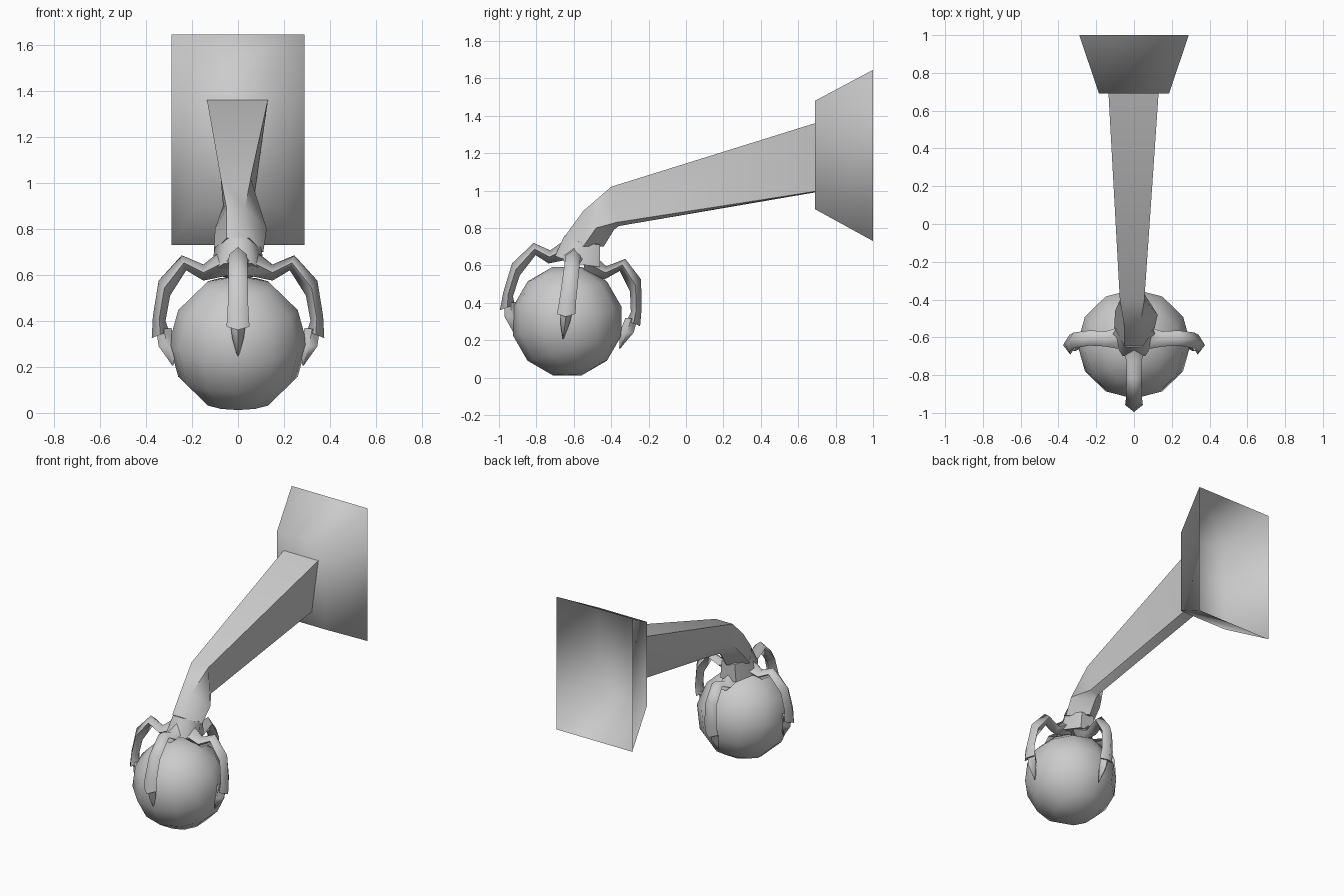
import bpy, bmesh, math

if "Cube" in bpy.data.objects:
    bpy.data.objects.remove(bpy.data.objects["Cube"])

metal = bpy.data.materials.new("plain_grey")
metal.diffuse_color = (0.6, 0.6, 0.6, 1)
metal.use_nodes = True
metal.node_tree.nodes["Principled BSDF"].inputs["Base Color"].default_value = metal.diffuse_color


def finish(name, bm, angle):
    bmesh.ops.recalc_face_normals(bm, faces=bm.faces[:])
    mesh = bpy.data.meshes.new(name)
    bm.to_mesh(mesh)
    bm.free()
    mesh.materials.append(metal)
    ob = bpy.data.objects.new(name, mesh)
    bpy.context.collection.objects.link(ob)
    bpy.ops.object.select_all(action='DESELECT')
    ob.select_set(True)
    bpy.context.view_layer.objects.active = ob
    bpy.ops.object.shade_smooth_by_angle(angle=math.radians(angle))
    return ob


def loft(name, rings, cap_start=False, cap_end=False, angle=75):
    """Skin a list of equal-length point rings."""
    bm = bmesh.new()
    loops = [[bm.verts.new(p) for p in ring] for ring in rings]
    n = len(rings[0])
    for a, b in zip(loops, loops[1:]):
        for i in range(n):
            j = (i + 1) % n
            bm.faces.new((a[i], a[j], b[j], b[i]))
    if cap_start:
        bm.faces.new(loops[0])
    if cap_end:
        bm.faces.new(loops[-1])
    return finish(name, bm, angle)


def rect(hx, y, z0, z1):
    return [(-hx, y, z0), (hx, y, z0), (hx, y, z1), (-hx, y, z1)]


# Flared mounting block, open at the back
loft("mounting_block", [rect(0.29, 1.0, 0.73, 1.645), rect(0.185, 0.69, 0.90, 1.48)],
     cap_end=True, angle=180)

# Leg and ankle: five-sided sections from the block down to the foot
loft("leg", [
    [(-.135, .69, 1.36), (.13, .69, 1.36), (.08, .69, .995), (0, .69, .99), (-.07, .69, 1.18)],
    [(-.075, -.40, 1.02), (.055, -.40, 1.02), (.055, -.37, .83), (0, -.36, .81), (-.065, -.38, .90)],
    [(-.05, -.55, .89), (.03, -.55, .89), (.125, -.48, .80), (0, -.385, .79), (-.10, -.46, .80)],
    [(-.05, -.645, .76), (.05, -.645, .76), (.11, -.55, .70), (0, -.44, .70), (-.105, -.55, .70)],
], cap_end=True, angle=60)

# Foot hub where the toes meet
loft("foot_hub", [
    [(-.04, -.65, .76), (.04, -.65, .76), (.10, -.56, .72), (.05, -.46, .71), (-.05, -.46, .71), (-.10, -.56, .72)],
    [(-.06, -.70, .65), (.06, -.70, .65), (.12, -.60, .61), (.06, -.46, .59), (-.06, -.46, .59), (-.12, -.60, .61)],
], cap_start=True, cap_end=True, angle=60)

# Toe stations: outer reach, outer z, inner reach, inner z, half width
TOE = [
    (.03, .74, .03, .60, .07),
    (.15, .645, .15, .575, .04),
    (.245, .685, .225, .62, .04),
    (.345, .575, .295, .51, .042),
    (.37, .42, .315, .40, .045),
    (.375, .325, .30, .355, .05),
]
CLAW = [
    (.355, .36, .29, .37, .035),
    (.345, .29, .27, .29, .025),
    (.285, .205, .28, .205, .002),
]


def toe_rings(stations, direction, tilt, lift):
    dx, dy = direction
    rings = []
    for ro, zo, ri, zi, w in stations:
        def place(r, z, side):
            r = r - tilt * (z - .47)
            sway = -.12 * (.68 - z) if dx else 0
            return (dx * r - dy * side, -.60 + dy * r + dx * side + sway, z + lift)
        rm, zm = (ro + ri) / 2, (zo + zi) / 2
        rings.append([place(ro, zo, 0), place(rm, zm, w), place(ri, zi, 0), place(rm, zm, -w)])
    return rings


for label, direction, tilt, lift in (
        ("left", (-1, 0), 0, 0), ("right", (1, 0), 0, 0),
        ("front", (0, -1), .14, .035), ("back", (0, 1), -.14, -.05)):
    loft(label + "_toe", toe_rings(TOE, direction, tilt, lift), True, True)
    loft(label + "_claw", toe_rings(CLAW, direction, tilt, lift), True, True)

# Ball gripped by the claws
bm = bmesh.new()
bmesh.ops.create_uvsphere(bm, u_segments=12, v_segments=6, radius=.30)
ball = finish("ball", bm, 60)
ball.location = (0, -.635, .302)
ball.rotation_euler = (math.radians(15), 0, 0)
